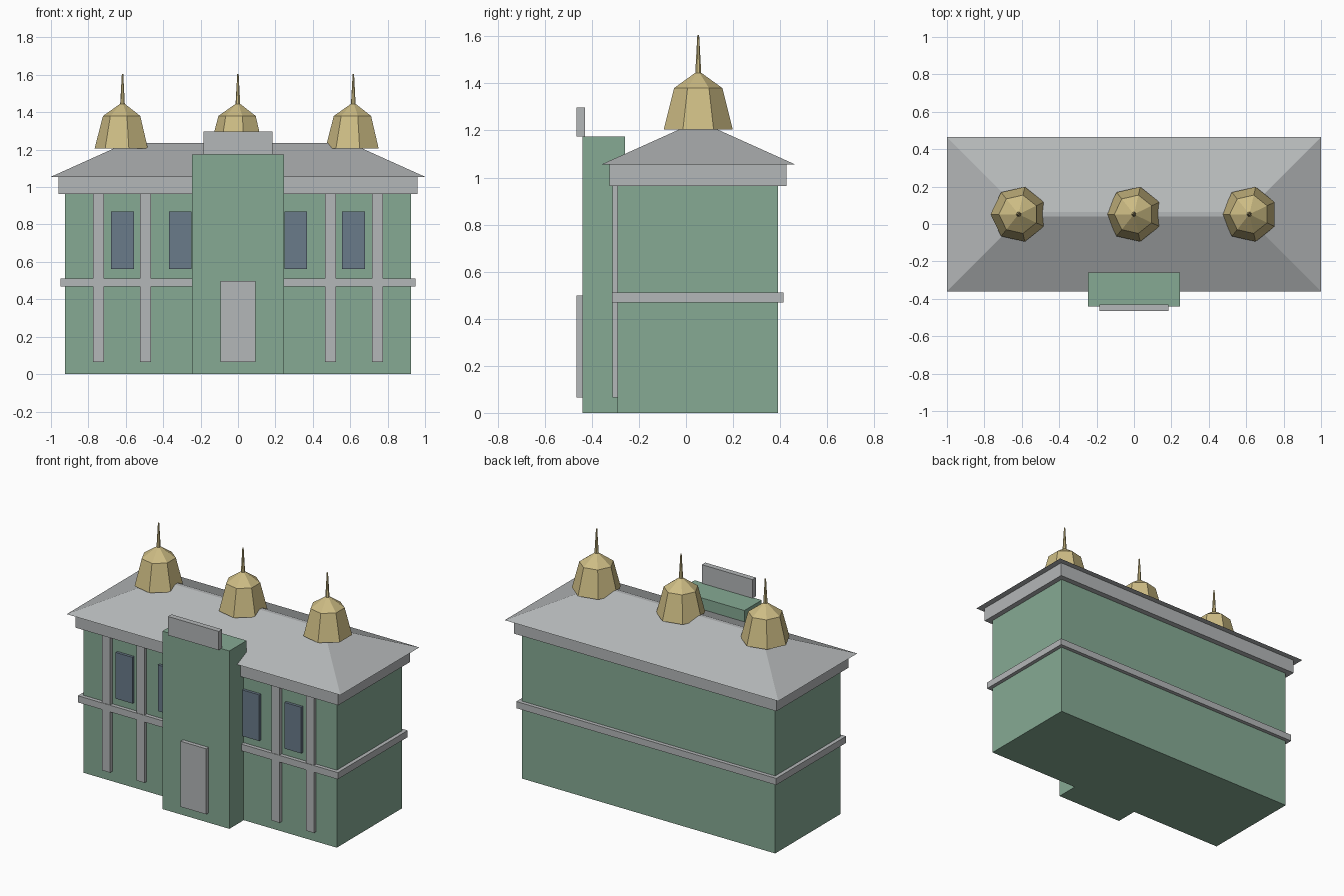
import bpy, bmesh, math

if "Cube" in bpy.data.objects:
    bpy.data.objects.remove(bpy.data.objects["Cube"])


def material(name, rgb):
    m = bpy.data.materials.new(name)
    lin = [((c / 255 + 0.055) / 1.055) ** 2.4 for c in rgb]
    m.diffuse_color = (*lin, 1)
    m.use_nodes = True
    m.node_tree.nodes["Principled BSDF"].inputs["Base Color"].default_value = m.diffuse_color
    return m


GREEN = material("green wall", (134, 170, 148))
GREY = material("grey trim", (180, 183, 184))
BLUE = material("blue glass", (106, 123, 138))
GOLD = material("gold", (205, 188, 132))


def finish(name, bm, mat):
    bmesh.ops.recalc_face_normals(bm, faces=bm.faces)
    me = bpy.data.meshes.new(name)
    bm.to_mesh(me)
    bm.free()
    me.materials.append(mat)
    ob = bpy.data.objects.new(name, me)
    bpy.context.collection.objects.link(ob)
    return ob


def loft(name, rings, mat):
    """Join equal-length rings of points and cap both ends."""
    bm = bmesh.new()
    vs = [[bm.verts.new(p) for p in ring] for ring in rings]
    n = len(vs[0])
    for a, b in zip(vs, vs[1:]):
        for i in range(n):
            j = (i + 1) % n
            bm.faces.new((a[i], a[j], b[j], b[i]))
    bm.faces.new(vs[0])
    bm.faces.new(vs[-1])
    return finish(name, bm, mat)


def rect(hx, y0, y1, z, cx=0):
    return [(cx - hx, y0, z), (cx + hx, y0, z), (cx + hx, y1, z), (cx - hx, y1, z)]


def box(name, hx, y0, y1, z0, z1, mat, cx=0):
    return loft(name, [rect(hx, y0, y1, z0, cx), rect(hx, y0, y1, z1, cx)], mat)


# Main body with belt course and cornice
box("main_walls", 0.925, -0.29, 0.39, 0, 0.97, GREEN)
box("belt_course", 0.95, -0.315, 0.415, 0.468, 0.512, GREY)
box("cornice", 0.96, -0.325, 0.427, 0.963, 1.055, GREY)

# Hipped roof with a narrow flat ridge
loft("hip_roof", [rect(1.0, -0.36, 0.465, 1.055),
                  rect(0.6, 0.04, 0.065, 1.235)], GREY)

# Entrance block with door and parapet panel
box("entrance_block", 0.245, -0.44, -0.26, 0, 1.175, GREEN)
box("door", 0.094, -0.466, -0.43, 0.065, 0.498, GREY)
box("parapet_panel", 0.185, -0.466, -0.43, 1.174, 1.298, GREY)

# Pilasters and windows, mirrored about the centre
for side in (-1, 1):
    for x in (0.494, 0.745):
        box("pilaster", 0.029, -0.312, -0.28, 0.065, 0.97, GREY, side * x)
    for x in (0.309, 0.617):
        box("window", 0.061, -0.308, -0.28, 0.563, 0.868, BLUE, side * x)

# Seven-sided domes with spires
SIDES = 7
PROFILE = [(0.15, 1.205), (0.105, 1.38), (0.013, 1.445), (0.004, 1.605)]
for cx in (-0.617, 0, 0.617):
    angles = [math.pi + math.tau * i / SIDES for i in range(SIDES)]
    loft("dome", [[(cx + r * math.cos(a), 0.052 + r * math.sin(a), z) for a in angles]
                  for r, z in PROFILE], GOLD)
